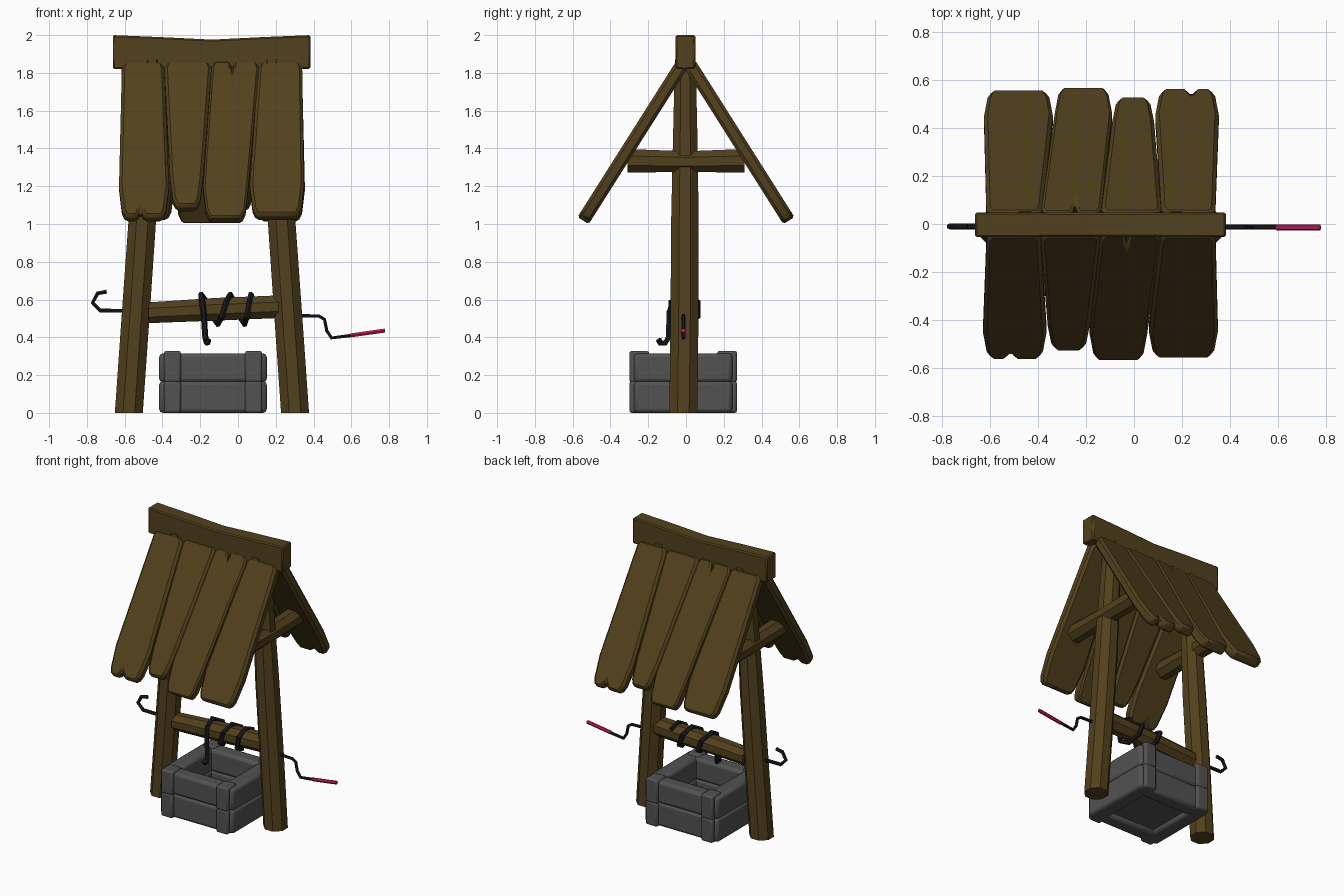
import bpy, bmesh, math
from mathutils import Vector

if "Cube" in bpy.data.objects:
    bpy.data.objects.remove(bpy.data.objects["Cube"])

CX = -0.138  # middle of the well house


def material(name, rgb):
    m = bpy.data.materials.new(name)
    m.diffuse_color = (*rgb, 1)
    m.use_nodes = True
    m.node_tree.nodes["Principled BSDF"].inputs["Base Color"].default_value = m.diffuse_color
    return m


WOOD = material("wood", (0.085, 0.052, 0.012))
STONE = material("stone", (0.085, 0.085, 0.085))
IRON = material("iron", (0.01, 0.01, 0.012))
GRIP = material("grip", (0.6, 0.01, 0.1))


def finish(ob, mat, bevel=0, segments=1, angle=35):
    ob.data.materials.append(mat)
    if bevel:
        b = ob.modifiers.new("bevel", "BEVEL")
        b.width, b.segments = bevel, segments
    bpy.ops.object.select_all(action="DESELECT")
    ob.select_set(True)
    bpy.context.view_layer.objects.active = ob
    bpy.ops.object.shade_smooth_by_angle(angle=math.radians(angle))
    return ob


def to_object(name, bm):
    bmesh.ops.recalc_face_normals(bm, faces=bm.faces)
    me = bpy.data.meshes.new(name)
    bm.to_mesh(me)
    bm.free()
    ob = bpy.data.objects.new(name, me)
    bpy.context.collection.objects.link(ob)
    return ob


def loft(name, rings, axis, sides, mat, bevel=0):
    """rings: centre x, y, z and two half sizes across the axis"""
    bm = bmesh.new()
    u, v = [i for i in range(3) if i != axis]
    k = 1 / math.cos(math.pi / sides)
    loops = []
    for x, y, z, ru, rv in rings:
        loop = []
        for i in range(sides):
            a = 2 * math.pi * (i + 0.5) / sides
            p = Vector((x, y, z))
            p[u] += ru * k * math.cos(a)
            p[v] += rv * k * math.sin(a)
            loop.append(bm.verts.new(p))
        loops.append(loop)
    for a, b in zip(loops, loops[1:]):
        for i in range(sides):
            j = (i + 1) % sides
            bm.faces.new((a[i], a[j], b[j], b[i]))
    bm.faces.new(loops[0])
    bm.faces.new(loops[-1])
    return finish(to_object(name, bm), mat, bevel)


def rod(name, pts, radius, mat):
    cu = bpy.data.curves.new(name, "CURVE")
    cu.dimensions = "3D"
    cu.bevel_depth, cu.bevel_resolution, cu.use_fill_caps = radius, 1, True
    sp = cu.splines.new("POLY")
    sp.points.add(len(pts) - 1)
    for p, co in zip(sp.points, pts):
        p.co = (*co, 1)
    ob = bpy.data.objects.new(name, cu)
    bpy.context.collection.objects.link(ob)
    bpy.ops.object.select_all(action="DESELECT")
    ob.select_set(True)
    bpy.context.view_layer.objects.active = ob
    bpy.ops.object.convert(target="MESH")
    return finish(bpy.context.object, mat)


def block(name, x0, x1, y0, y1, z0, z1, bevel):
    bm = bmesh.new()
    bmesh.ops.create_cube(bm, size=1)
    for v in bm.verts:
        v.co = ((x0 + x1) / 2 + v.co.x * (x1 - x0), (y0 + y1) / 2 + v.co.y * (y1 - y0),
                (z0 + z1) / 2 + v.co.z * (z1 - z0))
    return finish(to_object(name, bm), STONE, bevel, 2, 50)


def plank(name, t0, t1, e0, e1, length, back, end_notch=None, top_notch=None):
    L = length
    pts = [(t0 - 0.005, 0.04), (t0 + 0.01, 0)]
    if top_notch is not None:
        pts += [(top_notch - 0.012, 0), (top_notch, 0.08), (top_notch + 0.012, 0)]
    pts += [(t1 - 0.01, 0), (t1 + 0.005, 0.04), (e1 + 0.005, 0.8 * L), (e1 - 0.01, 0.95 * L), (e1 - 0.03, L)]
    if end_notch is not None:
        n = end_notch
        pts += [(n + 0.02, L), (n, 0.955 * L), (n - 0.02, L)]
    pts += [(e0 + 0.03, L), (e0 + 0.01, 0.95 * L), (e0 - 0.005, 0.8 * L)]
    down, out = Vector((0, -0.535, -0.845)), Vector((0, -0.845, 0.535))
    bm = bmesh.new()
    verts = [bm.verts.new(Vector((x, -0.05, 1.865)) + down * v) for x, v in pts]
    face = bm.faces.new(verts)
    new = bmesh.ops.extrude_face_region(bm, geom=[face])["geom"]
    for v in new:
        if isinstance(v, bmesh.types.BMVert):
            v.co -= out * 0.07
    if back:  # the back slope is the front one turned half round
        for v in bm.verts:
            v.co.x, v.co.y = 2 * CX - v.co.x, -v.co.y
    return finish(to_object(name, bm), WOOD, 0.016)


# Posts and cross braces, mirrored left and right
for side, s in (("left", -1), ("right", 1)):
    loft(side + "_post", [(CX + s * d, y, z, r, r) for d, y, z, r in
         ((0.44, -0.014, 0, 0.074), (0.405, -0.008, 0.5, 0.074), (0.37, -0.006, 1.0, 0.073),
          (0.345, -0.004, 1.4, 0.066), (0.315, -0.004, 1.87, 0.055))], 2, 8, WOOD)
    loft(side + "_brace", [(CX + s * 0.365, y, z, 0.06, r) for y, z, r in
         ((-0.31, 1.335, 0.062), (0, 1.33, 0.055), (0.31, 1.335, 0.062))], 1, 8, WOOD)

# Sagging ridge beam
loft("ridge_beam", [(-0.663, -0.003, 1.91, 0.052, 0.09), (-0.4, -0.003, 1.905, 0.052, 0.084),
                    (CX, -0.003, 1.9, 0.05, 0.076), (0.12, -0.003, 1.905, 0.052, 0.084),
                    (0.383, -0.003, 1.91, 0.052, 0.09)], 0, 4, WOOD, 0.008)

# Roof planks on both slopes
for side, back in (("front", False), ("back", True)):
    plank(side + "_plank_1", -0.61, -0.395, -0.625, -0.37, 0.975, back, end_notch=-0.515)
    plank(side + "_plank_2", -0.385, -0.145, -0.355, -0.19, 0.91, back)
    plank(side + "_plank_3", -0.135, 0.105, -0.18, 0.05, 0.98, back, top_notch=-0.03)
    plank(side + "_plank_4", 0.112, 0.335, 0.067, 0.345, 0.965, back)

# Windlass roller, left hook, crank and grip
loft("roller", [(-0.475, -0.006, 0.53, 0.055, 0.055), (-0.13, -0.006, 0.548, 0.06, 0.06),
                (0.215, -0.006, 0.562, 0.06, 0.06)], 0, 8, WOOD)
rod("left_hook", [(x, -0.01, z) for x, z in
    ((-0.46, 0.54), (-0.73, 0.542), (-0.77, 0.583), (-0.743, 0.633), (-0.695, 0.642))], 0.012, IRON)
rod("crank", [(x, -0.013, z) for x, z in
    ((0.2, 0.53), (0.34, 0.515), (0.43, 0.512), (0.458, 0.495), (0.47, 0.435), (0.495, 0.397), (0.6, 0.41))],
    0.01, IRON)
rod("crank_grip", [(0.595, -0.015, 0.41), (0.778, -0.015, 0.436)], 0.012, GRIP)

# Rope wound on the roller, with a curled tail hanging in front
rope = [(-0.155, -0.145, 0.388), (-0.163, -0.135, 0.37), (-0.165, -0.11, 0.37), (-0.173, -0.092, 0.4),
        (-0.182, -0.09, 0.53), (-0.19, -0.07, 0.59)]
wraps = ((-0.195, 90), (-0.165, 30), (-0.135, -30), (-0.107, -90), (-0.085, -150), (-0.062, -210), (-0.042, -270),
         (-0.018, -330), (0.01, -390), (0.035, -450), (0.048, -510), (0.06, -570), (0.068, -630), (0.078, -680))
rope += [(x, -0.008 + 0.082 * math.cos(math.radians(a)), 0.548 + 0.078 * math.sin(math.radians(a)))
         for x, a in wraps]
rod("rope", rope, 0.016, IRON)

# Stone basin: two courses of walls, corner blocks and a recessed floor
BX, BY = -0.1325, -0.015
for n, (z0, z1) in enumerate(((0, 0.168), (0.162, 0.315))):
    for s, fb, lr in ((-1, "front", "left"), (1, "back", "right")):
        y = sorted((BY + s * 0.16, BY + s * 0.265))
        block(f"{fb}_wall_{n}", BX - 0.22, BX + 0.22, *y, z0, z1, 0.02)
        x = sorted((BX + s * 0.175, BX + s * 0.285))
        block(f"{lr}_wall_{n}", *x, BY - 0.26, BY + 0.26, z0, z1, 0.02)
        for t in (-1, 1):
            cx = sorted((BX + s * 0.17, BX + s * 0.26))
            cy = sorted((BY + t * 0.18, BY + t * 0.285))
            block(f"corner_block_{n}", *cx, *cy, z0, z1 + 0.013 * n, 0.012)
block("basin_floor", BX - 0.19, BX + 0.19, BY - 0.18, BY + 0.18, 0.03, 0.06, 0)
